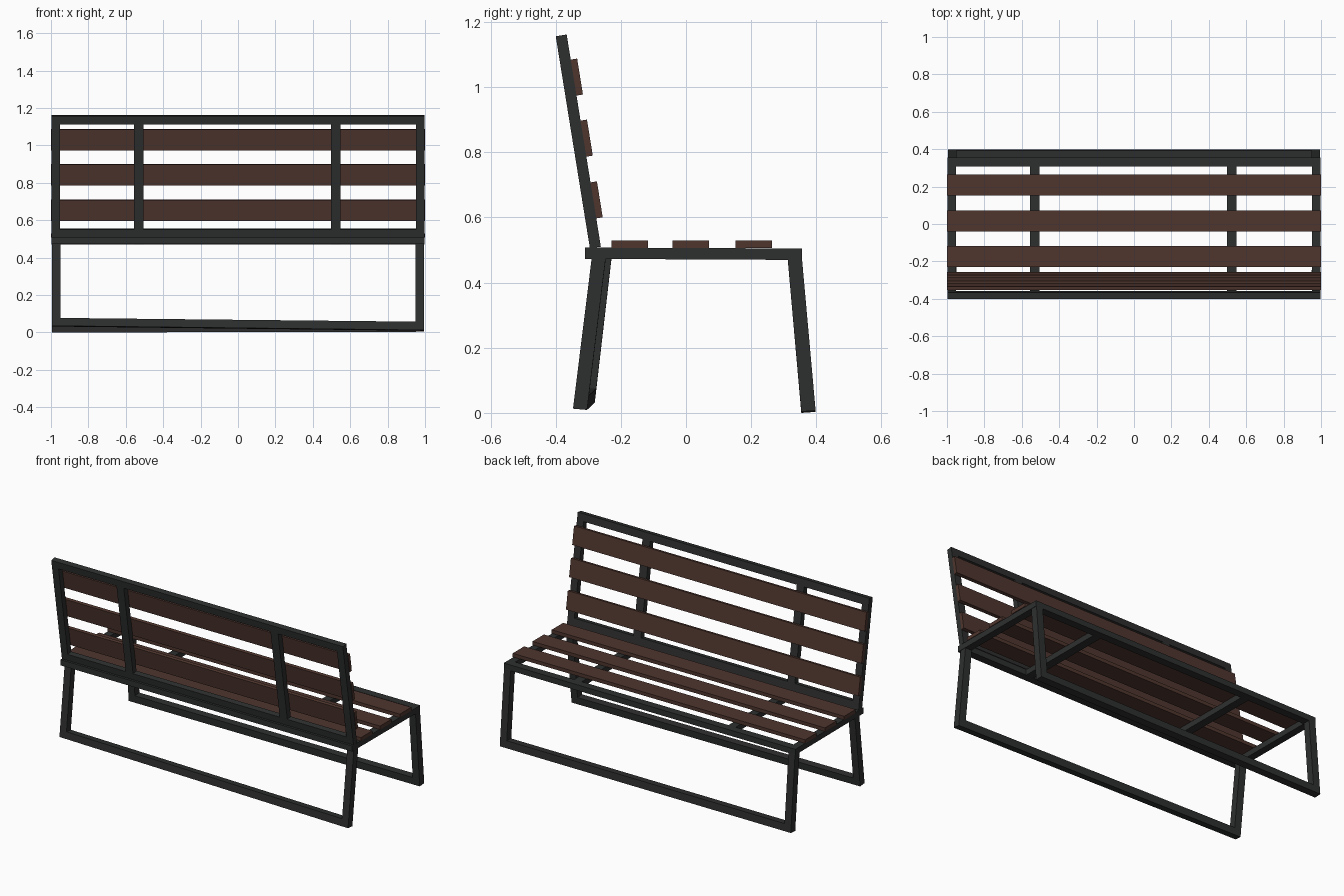
import bpy

if "Cube" in bpy.data.objects:
    bpy.data.objects.remove(bpy.data.objects["Cube"])


def material(name, rgb):
    m = bpy.data.materials.new(name)
    m.diffuse_color = (*rgb, 1)
    m.use_nodes = True
    m.node_tree.nodes["Principled BSDF"].inputs["Base Color"].default_value = m.diffuse_color
    return m


metal = material("dark metal", (0.027, 0.028, 0.028))
wood = material("brown wood", (0.078, 0.036, 0.027))


def loft(name, x0, q0, x1, q1, mat):
    """Solid joining two (y, z) quads placed at x0 and x1."""
    verts = [(x0, y, z) for y, z in q0] + [(x1, y, z) for y, z in q1]
    faces = [(0, 1, 2, 3), (7, 6, 5, 4)]
    faces += [(i, i + 4, (i + 1) % 4 + 4, (i + 1) % 4) for i in range(4)]
    me = bpy.data.meshes.new(name)
    me.from_pydata(verts, [], faces)
    me.materials.append(mat)
    import bmesh
    bm = bmesh.new()
    bm.from_mesh(me)
    bmesh.ops.recalc_face_normals(bm, faces=bm.faces)
    bm.to_mesh(me)
    bm.free()
    ob = bpy.data.objects.new(name, me)
    bpy.context.collection.objects.link(ob)
    return ob


def prism(name, x0, x1, quad, mat):
    return loft(name, x0, quad, x1, quad, mat)


def mix(a, b, t):
    return tuple(p + (q - p) * t for p, q in zip(a, b))


W = 0.045
POSTS = [(-0.997, -0.952), (-0.556, -0.506), (0.497, 0.549), (0.952, 0.997)]


# seat frame: slopes down very slightly to the front
def seat_quad(y0, y1):
    top = lambda y: 0.508 - 0.005 * (y + 0.31)
    return [(y0, top(y0) - 0.035), (y1, top(y1) - 0.035), (y1, top(y1)), (y0, top(y0))]


prism("seat_rear_rail", -0.997, 0.997, seat_quad(-0.31, -0.262), metal)
prism("seat_front_rail", -0.997, 0.997, seat_quad(0.308, 0.356), metal)
for i, (a, b) in enumerate(POSTS):
    prism(f"seat_cross_bar_{i}", a, b, seat_quad(-0.262, 0.308), metal)

# seat slats
for i, y in enumerate((-0.173, 0.015, 0.208)):
    prism(f"seat_slat_{i}", -1, 1,
          [(y - .056, .507), (y + .056, .507), (y + .056, .529), (y - .056, .529)], wood)


# backrest: h is distance up the leaning plane, d is depth towards the seat
def back_quad(h0, h1, d0, d1):
    s, c = 0.159, 0.987
    p = lambda h, d: (-0.295 - s * h + c * d, 0.505 + c * h + s * d)
    return [p(h0, d0), p(h0, d1), p(h1, d1), p(h1, d0)]


H = 0.66
prism("back_bottom_rail", -0.997, 0.997, back_quad(0, W, 0, 0.034), metal)
prism("back_top_rail", -0.997, 0.997, back_quad(H - W, H, 0, 0.034), metal)
for i, (a, b) in enumerate(POSTS):
    prism(f"back_post_{i}", a, b, back_quad(W, H - W, 0, 0.034), metal)
for i, h in enumerate((0.144, 0.336, 0.526)):
    prism(f"back_slat_{i}", -1, 1, back_quad(h - .056, h + .056, 0.034, 0.054), wood)


# leg frames: two leaning legs joined by a floor bar, lofted between end profiles
def leg_frame(name, left, right):
    def part(q, t0, t1):
        bl, br, tr, tl = q
        return [mix(bl, tl, t0), mix(br, tr, t0), mix(br, tr, t1), mix(bl, tl, t1)]

    def at(x):
        return [mix(a, b, (x + 0.995) / 1.99) for a, b in zip(left, right)]

    t = 0.095
    loft(name + "_floor_bar", -0.995, part(left, 0, t), 0.995, part(right, 0, t), metal)
    for side, a, b in (("left", -0.995, -0.95), ("right", 0.95, 0.995)):
        loft(f"{name}_leg_{side}", a, part(at(a), t, 1), b, part(at(b), t, 1), metal)


leg_frame("rear",
          [(-0.323, 0.036), (-0.280, 0.032), (-0.228, 0.48), (-0.270, 0.48)],
          [(-0.347, 0.013), (-0.304, 0.009), (-0.246, 0.48), (-0.289, 0.48)])
leg_frame("front",
          [(0.354, 0.0), (0.398, 0.003), (0.356, 0.475), (0.312, 0.475)],
          [(0.354, 0.004), (0.398, 0.007), (0.356, 0.475), (0.312, 0.475)])
